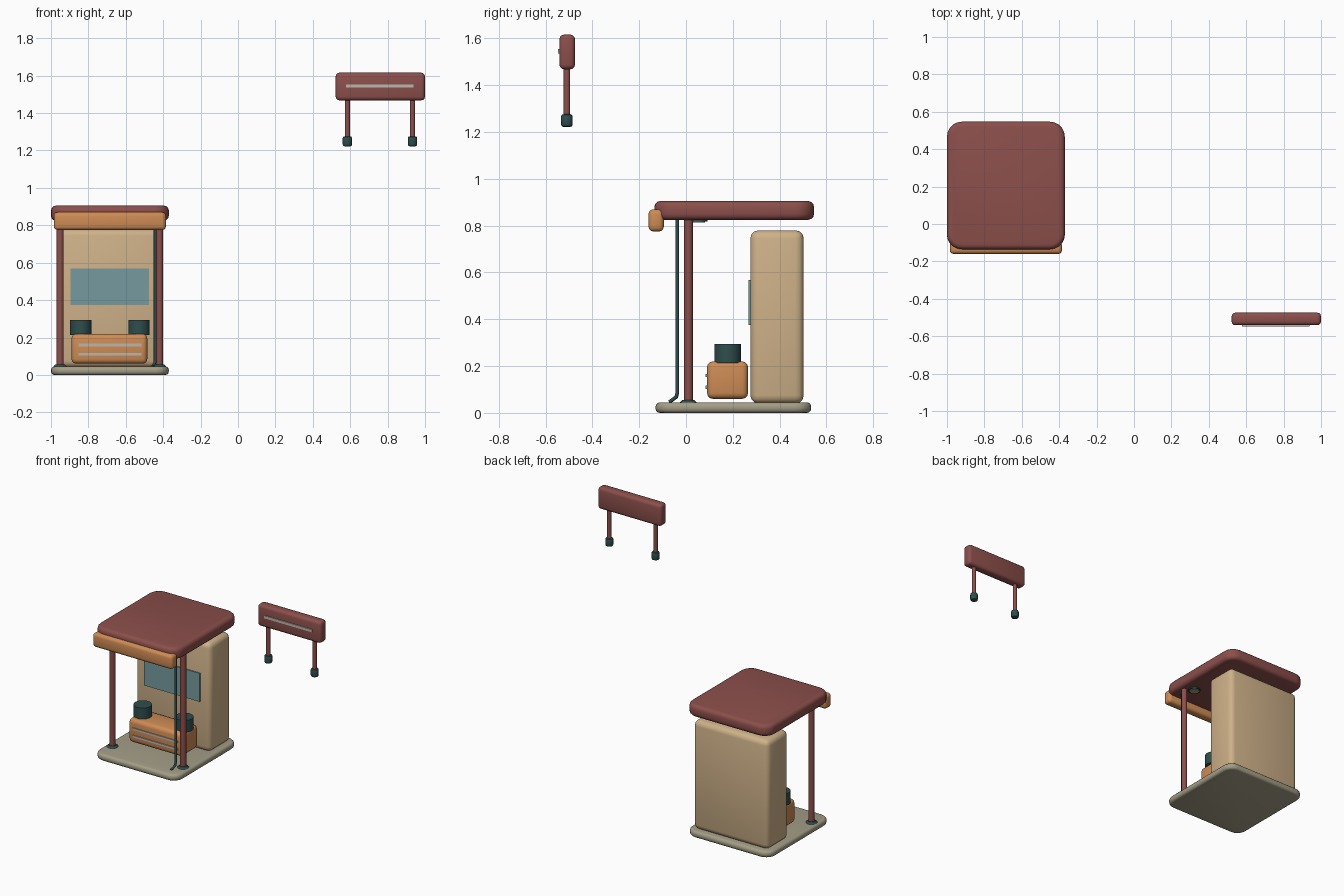
import bpy, bmesh, math
from mathutils import Vector, Matrix

if "Cube" in bpy.data.objects:
    bpy.data.objects.remove(bpy.data.objects["Cube"], do_unlink=True)


def material(name, rgb):
    m = bpy.data.materials.new(name)
    m.use_nodes = True
    m.diffuse_color = (*rgb, 1)
    m.node_tree.nodes["Principled BSDF"].inputs["Base Color"].default_value = (*rgb, 1)
    return m


MAROON = material("maroon paint", (0.26, 0.078, 0.07))
ORANGE = material("orange paint", (0.62, 0.26, 0.09))
TAN = material("tan wall", (0.62, 0.44, 0.25))
TEAL = material("dark teal metal", (0.028, 0.075, 0.075))
GLASS = material("blue glass", (0.18, 0.33, 0.35))
STONE = material("khaki stone", (0.37, 0.34, 0.24))
SILVER = material("pale trim", (0.5, 0.47, 0.43))


def finish(bm, name, mat, angle=40):
    bmesh.ops.recalc_face_normals(bm, faces=bm.faces)
    mesh = bpy.data.meshes.new(name)
    bm.to_mesh(mesh)
    bm.free()
    obj = bpy.data.objects.new(name, mesh)
    bpy.context.collection.objects.link(obj)
    mesh.materials.append(mat)
    bpy.ops.object.select_all(action="DESELECT")
    obj.select_set(True)
    bpy.context.view_layer.objects.active = obj
    bpy.ops.object.shade_smooth_by_angle(angle=math.radians(angle))
    return obj


def box(name, lo, hi, mat, rim=0, plan=0):
    """Box from corner to corner; plan rounds the upright edges, rim the rest."""
    lo, hi = Vector(lo), Vector(hi)
    bm = bmesh.new()
    bmesh.ops.create_cube(bm, size=1)
    for v in bm.verts:
        v.co = (lo + hi) / 2 + v.co * (hi - lo)
    if plan:
        upright = [e for e in bm.edges if abs(e.verts[0].co.z - e.verts[1].co.z) > 1e-4]
        bmesh.ops.bevel(bm, geom=upright, offset=plan, segments=5, profile=0.5, affect="EDGES")
    if rim:
        edges = [e for e in bm.edges if not plan or
                 abs(e.verts[0].co.z - e.verts[1].co.z) < 1e-4]
        bmesh.ops.bevel(bm, geom=edges, offset=rim, segments=3, profile=0.5, affect="EDGES")
    return finish(bm, name, mat)


def cylinder(name, x, y, z0, z1, r, mat, top_r=None, bevel=0, sides=24):
    bm = bmesh.new()
    bmesh.ops.create_cone(bm, cap_ends=True, segments=sides, radius1=r,
                          radius2=r if top_r is None else top_r, depth=z1 - z0,
                          matrix=Matrix.Translation((x, y, (z0 + z1) / 2)))
    if bevel:
        rims = [e for e in bm.edges if abs(e.verts[0].co.z - e.verts[1].co.z) < 1e-5]
        bmesh.ops.bevel(bm, geom=rims, offset=bevel, segments=2, profile=0.5, affect="EDGES")
    return finish(bm, name, mat)


# Floor slab, roof slab and front fascia
MID = -0.685
box("floor_slab", (-1, -0.13, 0), (-0.37, 0.535, 0.045), STONE, 0.018, 0.07)
box("roof_slab", (-1, -0.135, 0.825), (-0.37, 0.547, 0.905), MAROON, 0.025, 0.08)
box("front_fascia", (-0.985, -0.16, 0.775), (-0.385, -0.095, 0.87), ORANGE, 0.02)

# Rear cabinet with a display panel
box("rear_cabinet", (-0.967, 0.275, 0.04), (-0.403, 0.503, 0.78), TAN, 0.035)
box("display_panel", (-0.895, 0.267, 0.375), (-0.475, 0.276, 0.568), GLASS)

# Counter with two trim bars
box("counter", (-0.89, 0.09, 0.06), (-0.485, 0.265, 0.22), ORANGE, 0.025)
for i, z in enumerate((0.11, 0.16)):
    box(f"counter_trim_{i + 1}", (-0.853, 0.084, z - 0.007), (-0.515, 0.093, z + 0.007), SILVER)

# Mirrored pairs: posts, post feet, canisters, ceiling lamps
for side, s in (("right", -1), ("left", 1)):
    px = MID + s * 0.266
    cylinder(f"{side}_post", px, 0.01, 0.04, 0.83, 0.019, MAROON)
    cylinder(f"{side}_post_foot", px, 0.01, 0.044, 0.056, 0.037, TEAL, 0.025)
    cylinder(f"{side}_canister", MID + s * 0.156, 0.178, 0.213, 0.295, 0.057, TEAL)
    lx = MID + s * 0.215
    cylinder(f"{side}_lamp_ring", lx, 0.052, 0.817, 0.826, 0.04, TEAL)
    cylinder(f"{side}_lamp_lens", lx, 0.052, 0.814, 0.82, 0.03, STONE)

# Drain pipe kicking forward at its foot
curve = bpy.data.curves.new("drain_pipe", "CURVE")
curve.dimensions = "3D"
curve.bevel_depth = 0.008
curve.bevel_resolution = 2
curve.use_fill_caps = True
path = [(-0.443, -0.037, 0.83), (-0.443, -0.037, 0.085),
        (-0.444, -0.042, 0.068), (-0.455, -0.07, 0.047)]
spline = curve.splines.new("POLY")
spline.points.add(len(path) - 1)
for p, co in zip(spline.points, path):
    p.co = (*co, 1)
curve.materials.append(TEAL)
bpy.context.collection.objects.link(bpy.data.objects.new("drain_pipe", curve))

# Separate hanging board on two legs
box("board", (0.522, -0.541, 1.468), (1.0, -0.474, 1.616), MAROON, 0.02)
box("board_trim", (0.578, -0.547, 1.536), (0.938, -0.538, 1.554), SILVER)
for side, x in (("right", 0.585), ("left", 0.933)):
    cylinder(f"{side}_board_leg", x, -0.509, 1.25, 1.475, 0.014, MAROON, sides=16)
    cylinder(f"{side}_board_leg_tip", x, -0.509, 1.222, 1.276, 0.025, TEAL, bevel=0.01, sides=16)
